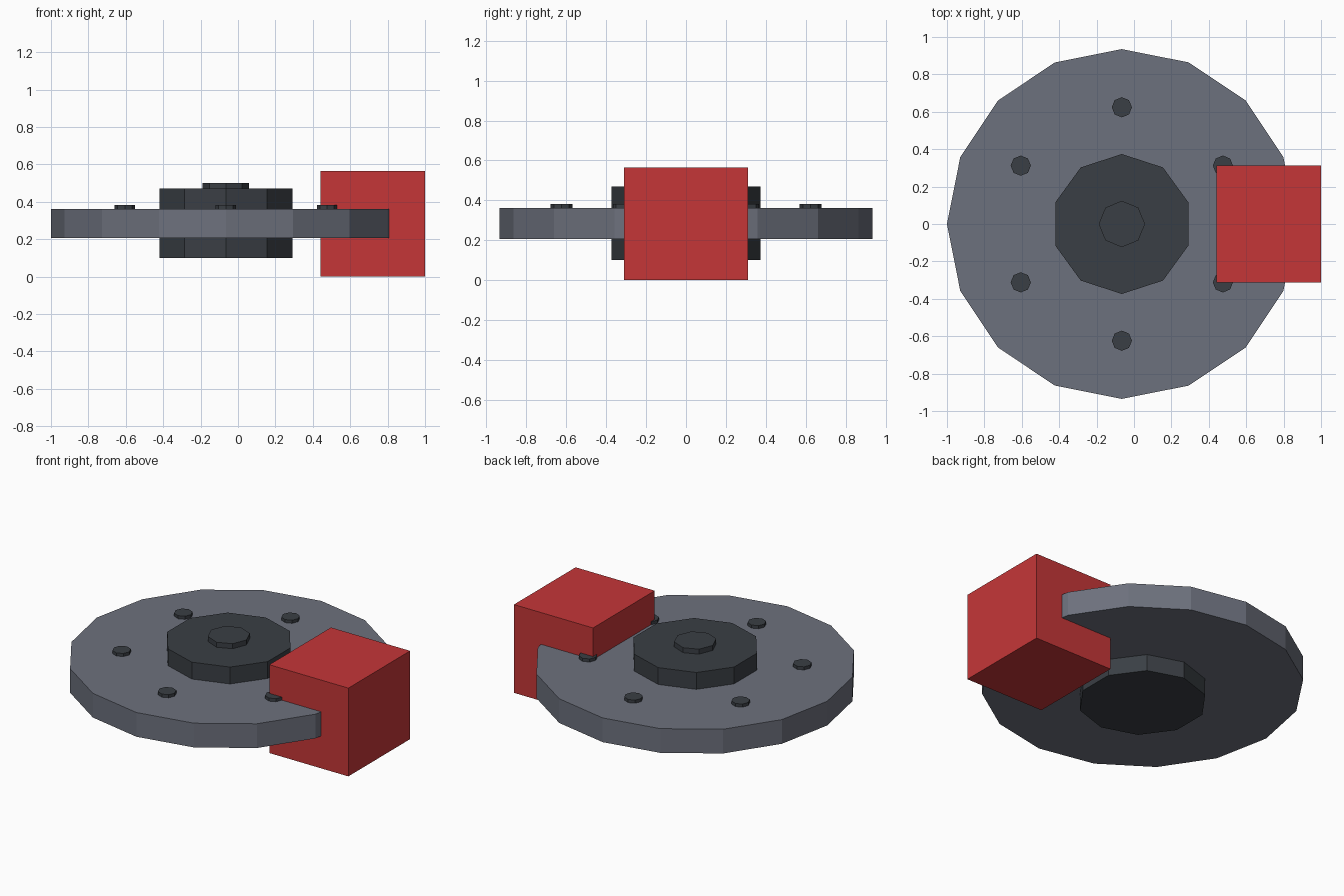
import bpy, math

if "Cube" in bpy.data.objects:
    bpy.data.objects.remove(bpy.data.objects["Cube"])


def material(name, rgb):
    m = bpy.data.materials.new(name)
    m.diffuse_color = (*rgb, 1)
    m.use_nodes = True
    m.node_tree.nodes["Principled BSDF"].inputs["Base Color"].default_value = m.diffuse_color
    return m


steel = material("steel grey", (0.152, 0.164, 0.205))
dark = material("dark metal", (0.042, 0.049, 0.058))
red = material("caliper red", (0.56, 0.037, 0.039))

CX = -0.065  # disc axis


def prism(name, sides, radius, z0, z1, mat, x=CX, y=0.0, turn=0.0):
    """Flat-sided cylinder with its first corner at angle `turn` from +x."""
    ring = [(x + radius * math.cos(turn + math.tau * i / sides),
             y + radius * math.sin(turn + math.tau * i / sides)) for i in range(sides)]
    verts = [(a, b, z0) for a, b in ring] + [(a, b, z1) for a, b in ring]
    faces = [tuple(reversed(range(sides))), tuple(range(sides, 2 * sides))]
    faces += [(i, (i + 1) % sides, (i + 1) % sides + sides, i + sides) for i in range(sides)]
    mesh = bpy.data.meshes.new(name)
    mesh.from_pydata(verts, [], faces)
    mesh.materials.append(mat)
    ob = bpy.data.objects.new(name, mesh)
    bpy.context.collection.objects.link(ob)
    return ob


# Rotor disc, hub and centre cap
prism("brake_disc", 16, 0.935, 0.207, 0.362, steel)
prism("hub", 10, 0.374, 0.1, 0.47, dark, turn=math.pi / 2)
prism("centre_cap", 8, 0.124, 0.44, 0.502, dark)

# Ring of six bolts
for i in range(6):
    a = math.radians(30 + 60 * i)
    prism(f"bolt_{i + 1}", 8, 0.054, 0.33, 0.382, dark,
          x=CX + 0.624 * math.cos(a), y=0.624 * math.sin(a))

# Caliper block gripping the rim
bpy.ops.mesh.primitive_cube_add(size=1, location=(0.72, 0, 0.2825))
caliper = bpy.context.object
caliper.name = "caliper"
caliper.scale = (0.56, 0.624, 0.565)
caliper.data.materials.append(red)
